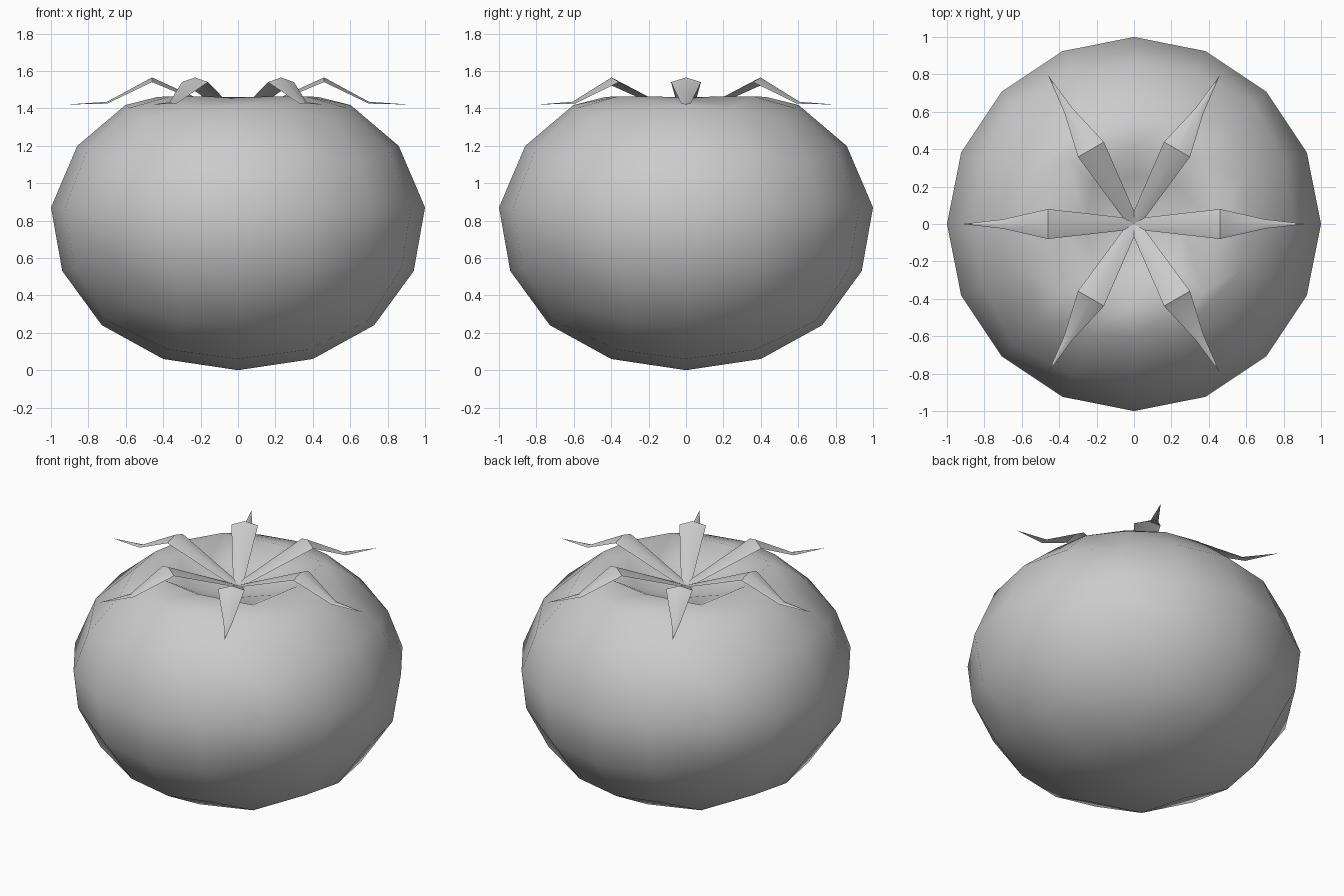
import bpy, bmesh, math
from mathutils import Vector

if "Cube" in bpy.data.objects:
    bpy.data.objects.remove(bpy.data.objects["Cube"])


def make_object(bm, name, angle):
    bmesh.ops.recalc_face_normals(bm, faces=bm.faces)
    mesh = bpy.data.meshes.new(name)
    bm.to_mesh(mesh)
    bm.free()
    ob = bpy.data.objects.new(name, mesh)
    bpy.context.collection.objects.link(ob)
    bpy.ops.object.select_all(action='DESELECT')
    ob.select_set(True)
    bpy.context.view_layer.objects.active = ob
    bpy.ops.object.shade_smooth_by_angle(angle=math.radians(angle))
    return ob


# Fruit: cube sphere, reshaped by a profile in 22.5 degree steps from the top
CENTRE_Z = 0.87
R_SCALE = [1.12, 1.12, 0.85, 0.93, 1.0, 1.017, 1.03, 1.045, 1.045]
Z_SCALE = [0.64, 0.64, 0.775, 0.86, 0.874, 0.888, 0.89, 0.877, 0.87]


def sample(table, t):
    i = min(int(t), len(table) - 2)
    return table[i] + (table[i + 1] - table[i]) * (t - i)


bm = bmesh.new()
bmesh.ops.create_cube(bm, size=2)
bmesh.ops.subdivide_edges(bm, edges=bm.edges[:], cuts=3, use_grid_fill=True)
for v in bm.verts:
    d = Vector([math.tan(c * math.pi / 4) for c in v.co]).normalized()
    t = math.acos(max(-1, min(1, d.z))) / math.radians(22.5)
    r, z = sample(R_SCALE, t), sample(Z_SCALE, t)
    v.co = (d.x * r, d.y * r, CENTRE_Z + d.z * z)

# Hollow at the top
bm.normal_update()
hollow = [f for f in bm.faces
          if f.calc_center_median().z > 1.2 and any(v.co.xy.length < 0.01 for v in f.verts)]
bmesh.ops.inset_region(bm, faces=hollow, thickness=0.17, use_even_offset=True)
for v in {v for f in hollow for v in f.verts}:
    v.co.z = 1.30 if v.co.xy.length < 0.05 else 1.36
make_object(bm, "fruit_body", 180)

# Leafy crown: six folded pointed leaves joined at the centre
ROWS = [(0.46, 0.08, 1.565, 1.54), (0.70, 0.025, 1.435, 1.425)]
bm = bmesh.new()
hub = bm.verts.new((0, 0, 1.355))
notches = [bm.verts.new((0.07 * math.cos(a), 0.07 * math.sin(a), 1.375))
           for a in (math.radians(60 * k - 30) for k in range(6))]
for k in range(6):
    a = math.radians(60 * k)

    def point(r, s, z):
        return bm.verts.new((r * math.cos(a) - s * math.sin(a),
                             r * math.sin(a) + s * math.cos(a), z))

    right, mid, left = notches[k], hub, notches[(k + 1) % 6]
    for r, w, z_mid, z_edge in ROWS:
        nr, nm, nl = point(r, -w, z_edge), point(r, 0, z_mid), point(r, w, z_edge)
        bm.faces.new((right, nr, nm, mid))
        bm.faces.new((mid, nm, nl, left))
        right, mid, left = nr, nm, nl
    tip = point(0.92, 0, 1.42)
    bm.faces.new((right, tip, mid))
    bm.faces.new((mid, tip, left))
make_object(bm, "leaf_crown", 40)
